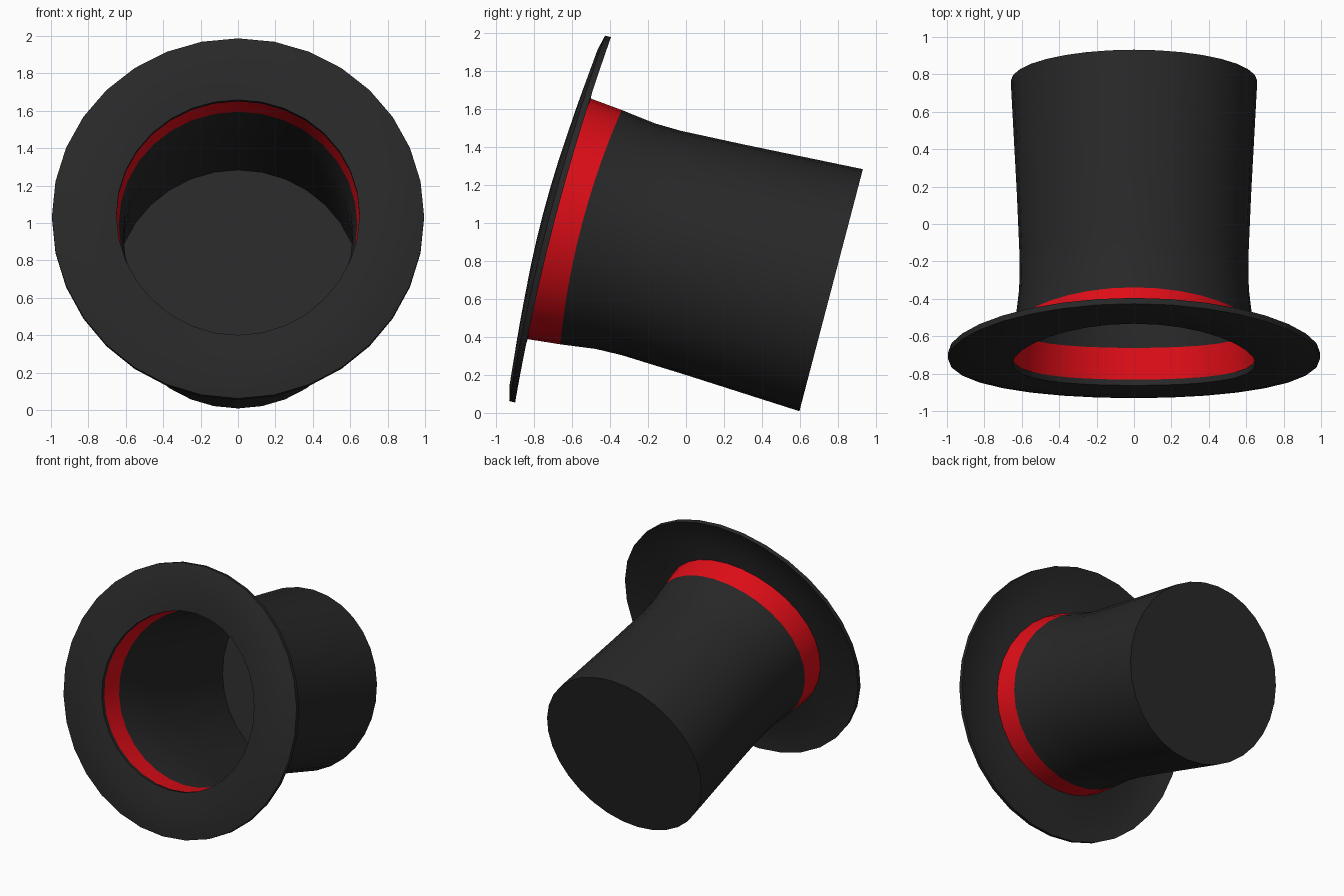
import bpy, bmesh, math

if "Cube" in bpy.data.objects:
    bpy.data.objects.remove(bpy.data.objects["Cube"])

SEG = 32
TILT = -math.radians(104.7)      # hat lies on its side, opening facing front
BASE = (0, -0.667, 1.022)        # centre of the crown opening


def material(name, color):
    m = bpy.data.materials.new(name)
    m.diffuse_color = color
    m.use_nodes = True
    m.node_tree.nodes["Principled BSDF"].inputs["Base Color"].default_value = m.diffuse_color
    return m


black = material("black_felt", (0.021, 0.021, 0.021, 1))
red = material("red_ribbon", (0.75, 0.004, 0.009, 1))


def lathe(name, profile, mat, closed=False, cap=False):
    """Spin (radius, height, side droop) points around the hat axis."""
    bm = bmesh.new()
    rings = []
    for r, h, droop in profile:
        ring = []
        for i in range(SEG):
            a = 2 * math.pi * i / SEG
            ring.append(bm.verts.new((r * math.cos(a), r * math.sin(a),
                                      h - droop * math.cos(a) ** 2)))
        rings.append(ring)
    pairs = list(zip(rings, rings[1:]))
    if closed:
        pairs.append((rings[-1], rings[0]))
    for lo, hi in pairs:
        for i in range(SEG):
            j = (i + 1) % SEG
            bm.faces.new((lo[i], lo[j], hi[j], hi[i]))
    if cap:
        bm.faces.new(rings[-1])
    if closed:
        bmesh.ops.recalc_face_normals(bm, faces=bm.faces)
    me = bpy.data.meshes.new(name)
    bm.to_mesh(me)
    bm.free()
    me.materials.append(mat)
    ob = bpy.data.objects.new(name, me)
    bpy.context.collection.objects.link(ob)
    ob.location = BASE
    ob.rotation_euler = (TILT, 0, 0)
    bpy.ops.object.select_all(action='DESELECT')
    ob.select_set(True)
    bpy.context.view_layer.objects.active = ob
    bpy.ops.object.shade_smooth_by_angle(angle=math.radians(40))
    return ob


# Ribbon around the flared foot of the crown
lathe("ribbon_band", [(0.655, 0.0, 0.05), (0.638, 0.172, 0.05)], red)

# Crown: narrow waist, widening to a flat closed top
lathe("crown", [(0.638, 0.172, 0.05), (0.614, 0.36, 0.03), (0.611, 0.50, 0.01),
                (0.626, 0.85, 0.0), (0.659, 1.48, 0.0)], black, cap=True)

# Brim: thin saddle-shaped ring with a slightly turned edge
top = [(0.65, 0.0, 0.05), (0.74, -0.008, 0.05), (0.83, -0.006, 0.048),
       (0.91, 0.0, 0.045), (0.995, 0.02, 0.042)]
under = [(r, h - 0.032, d) for r, h, d in reversed(top)]
lathe("brim", top + under, black, closed=True)
